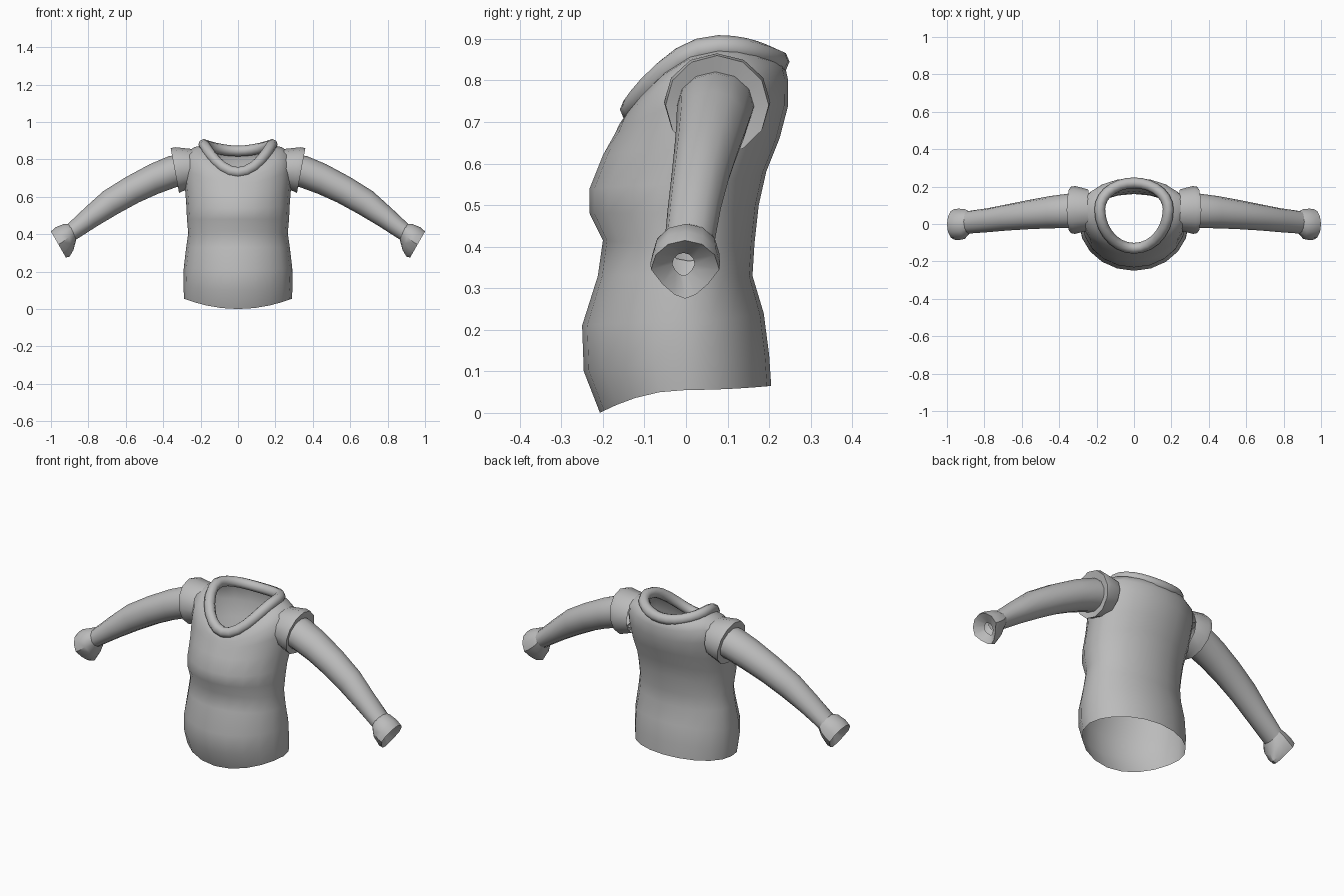
import bpy, bmesh, math
from mathutils import Vector

if "Cube" in bpy.data.objects:
    bpy.data.objects.remove(bpy.data.objects["Cube"])

cloth = bpy.data.materials.new("grey cloth")
cloth.diffuse_color = (0.5, 0.5, 0.5, 1)
cloth.use_nodes = True
cloth.node_tree.nodes["Principled BSDF"].inputs["Base Color"].default_value = cloth.diffuse_color


def loft(name, rings, loop=False, mirror=False, angle=40):
    """Skin a list of closed rings into an open (or looped) surface."""
    bm = bmesh.new()
    rows = [[bm.verts.new(p) for p in r] for r in rings]
    if loop:
        rows.append(rows[0])
    n = len(rows[0])
    for a, b in zip(rows, rows[1:]):
        for i in range(n):
            j = (i + 1) % n
            bm.faces.new((a[i], a[j], b[j], b[i]))
    bmesh.ops.recalc_face_normals(bm, faces=bm.faces)
    me = bpy.data.meshes.new(name)
    bm.to_mesh(me)
    bm.free()
    me.materials.append(cloth)
    ob = bpy.data.objects.new(name, me)
    bpy.context.collection.objects.link(ob)
    bpy.ops.object.select_all(action='DESELECT')
    ob.select_set(True)
    bpy.context.view_layer.objects.active = ob
    bpy.ops.object.shade_smooth_by_angle(angle=math.radians(angle))
    if mirror:
        ob.modifiers.new("mirror", 'MIRROR').use_mirror_merge = False
    return ob


def body_ring(zf, zs, zb, yf, yb, hw, yc, n=20):
    """Ring round the body with its own front, side and back heights."""
    pts = []
    for i in range(n):
        t = 2 * math.pi * i / n
        s, c = math.sin(t), math.cos(t)
        z = zs * s * s + (zf if c > 0 else zb) * c * c
        y = yc + ((yf - yc) * c if c > 0 else (yc - yb) * c)
        pts.append(Vector((hw * s, y, z)))
    return pts


def arm_ring(top, bottom, yc, yh, taper=0.0, n=12):
    """Slanted arm section from a top and a bottom point in x, z."""
    pts = []
    for i in range(n):
        t = 2 * math.pi * i / n
        s, c = math.sin(t), math.cos(t)
        k = (1 + c) / 2
        w = yh * s * (1 - taper * max(0, -c))
        pts.append((bottom[0] + (top[0] - bottom[0]) * k, yc + w,
                    bottom[1] + (top[1] - bottom[1]) * k))
    return pts


# Torso: hem, belly, waist crease, chest, shoulders, neckline
torso = [
    (0.00, 0.055, 0.065, -0.207, 0.205, 0.288, 0.00),
    (0.10, 0.12, 0.14, -0.246, 0.20, 0.292, 0.00),
    (0.21, 0.22, 0.24, -0.25, 0.187, 0.290, 0.00),
    (0.33, 0.33, 0.33, -0.212, 0.16, 0.277, 0.00),
    (0.415, 0.405, 0.41, -0.20, 0.165, 0.266, 0.00),
    (0.48, 0.48, 0.50, -0.232, 0.175, 0.273, 0.00),
    (0.54, 0.55, 0.58, -0.232, 0.193, 0.276, 0.01),
    (0.62, 0.64, 0.66, -0.20, 0.225, 0.283, 0.04),
    (0.67, 0.75, 0.74, -0.172, 0.246, 0.292, 0.06),
    (0.695, 0.83, 0.80, -0.16, 0.246, 0.285, 0.07),
    (0.71, 0.865, 0.835, -0.15, 0.238, 0.235, 0.075),
    (0.725, 0.875, 0.845, -0.135, 0.225, 0.19, 0.08),
]
loft("torso", [body_ring(*r) for r in torso])

# Rolled collar swept along the neckline
path = body_ring(0.73, 0.88, 0.845, -0.13, 0.22, 0.183, 0.08, 28)
sections = []
for i, p in enumerate(path):
    tan = (path[(i + 1) % 28] - path[i - 1]).normalized()
    out = tan.cross(Vector((0, 0, 1))).normalized()
    up = out.cross(tan)
    sections.append([p + 0.029 * (out * math.cos(a) + up * math.sin(a))
                     for a in (math.tau * k / 8 for k in range(8))])
loft("collar", sections, loop=True, angle=60)

# Shoulder caps with a flat rim turned in to the sleeve
loft("shoulder_cap", [
    arm_ring((0.24, 0.855), (0.25, 0.645), 0.075, 0.11),
    arm_ring((0.335, 0.865), (0.295, 0.63), 0.075, 0.128),
    arm_ring((0.36, 0.86), (0.315, 0.62), 0.075, 0.124),
    arm_ring((0.345, 0.815), (0.315, 0.665), 0.07, 0.085),
], mirror=True, angle=35)

# Tapering sleeves
loft("sleeve", [
    arm_ring((0.32, 0.825), (0.29, 0.66), 0.072, 0.094),
    arm_ring((0.37, 0.817), (0.335, 0.65), 0.07, 0.092),
    arm_ring((0.47, 0.775), (0.43, 0.615), 0.063, 0.086),
    arm_ring((0.60, 0.705), (0.53, 0.57), 0.05, 0.078),
    arm_ring((0.72, 0.63), (0.64, 0.51), 0.035, 0.07),
    arm_ring((0.82, 0.54), (0.75, 0.445), 0.02, 0.064),
    arm_ring((0.915, 0.45), (0.875, 0.365), 0.008, 0.06),
], mirror=True)

# Flared teardrop cuffs with a recessed opening
loft("cuff", [
    arm_ring((0.90, 0.455), (0.865, 0.37), 0.008, 0.06),
    arm_ring((0.93, 0.455), (0.88, 0.315), 0.0, 0.08, 0.3),
    arm_ring((0.975, 0.437), (0.90, 0.28), -0.002, 0.084, 0.45),
    arm_ring((1.0, 0.415), (0.92, 0.275), -0.002, 0.082, 0.45),
    arm_ring((0.95, 0.385), (0.915, 0.33), -0.006, 0.027, 0.3),
], mirror=True, angle=35)
